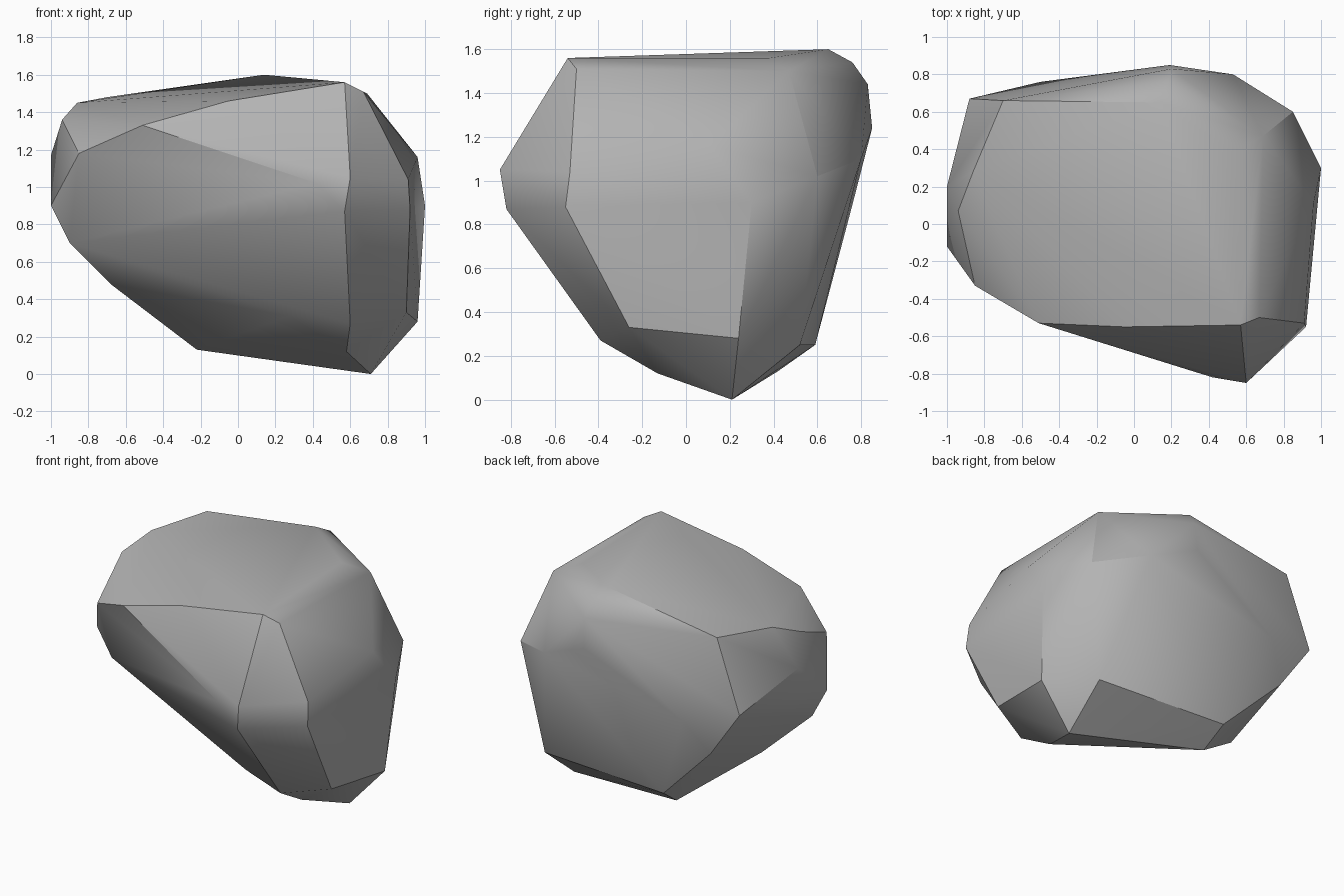
import bpy
import bmesh
import math

default_cube = bpy.data.objects.get("Cube")
if default_cube:
    bpy.data.objects.remove(default_cube, do_unlink=True)


def make_material(name, colour):
    material = bpy.data.materials.new(name)
    material.use_nodes = True
    material.diffuse_color = colour
    shader = material.node_tree.nodes["Principled BSDF"]
    shader.inputs["Base Color"].default_value = colour
    shader.inputs["Roughness"].default_value = .9
    return material


# Corners of the chipped boulder, grouped by the band they belong to
flat_top = [
    (.57, -.54, 1.56), (-.05, -.55, 1.46), (-.37, -.36, 1.42),
    (-.86, .28, 1.45), (-.7, .66, 1.48), (.14, .65, 1.6), (.53, .38, 1.56),
]
top_bevel = [
    (.67, -.5, 1.51), (.69, .47, 1.5), (.18, .76, 1.54), (.2, .83, 1.44),
    (-.94, .07, 1.36), (-.51, -.53, 1.33),
]
front_shoulder = [
    (.6, -.85, 1.05), (.42, -.82, 1.02), (.57, -.82, .87),
    (-.85, -.33, 1.18), (-1, -.12, .9), (-.9, -.1, .7),
]
left_shoulder = [
    (.91, -.53, 1.04), (.92, -.55, .88), (.96, .11, 1.16),
    (1, .3, .9), (.85, .6, 1.02),
]
back_shoulder = [
    (.53, .8, 1.1), (.19, .85, 1.24), (-.5, .76, .89),
    (-.88, .67, .99), (-1, .2, 1.17),
]
underside = [
    (.9, -.26, .33), (.96, .24, .28), (.72, .52, .25), (-.24, .59, .25),
    (-.65, .66, .66), (-.68, .14, .48), (.27, -.3, .31), (.6, -.39, .27),
]
foot = [(.58, -.13, .12), (.71, .21, 0), (-.22, .42, .13)]


def make_boulder(name, bands, material):
    """Wrap a convex skin around the corners and merge the flat facets."""
    bm = bmesh.new()
    for band in bands:
        for corner in band:
            bm.verts.new(corner)
    hull = bmesh.ops.convex_hull(bm, input=bm.verts)
    inside = [g for g in hull["geom_interior"] if isinstance(g, bmesh.types.BMVert)]
    bmesh.ops.delete(bm, geom=inside, context="VERTS")
    bmesh.ops.dissolve_limit(bm, angle_limit=math.radians(3),
                             verts=bm.verts, edges=bm.edges)
    bmesh.ops.recalc_face_normals(bm, faces=bm.faces)
    mesh = bpy.data.meshes.new(name)
    bm.to_mesh(mesh)
    bm.free()
    mesh.materials.append(material)
    boulder = bpy.data.objects.new(name, mesh)
    bpy.context.collection.objects.link(boulder)
    return boulder


stone_grey = make_material("stone grey", (.45, .45, .45, 1))
boulder = make_boulder(
    "boulder",
    [flat_top, top_bevel, front_shoulder, left_shoulder,
     back_shoulder, underside, foot],
    stone_grey,
)

# Soft facets with crisp main ridges
bpy.ops.object.select_all(action="DESELECT")
boulder.select_set(True)
bpy.context.view_layer.objects.active = boulder
bpy.ops.object.shade_smooth_by_angle(angle=math.radians(30))
